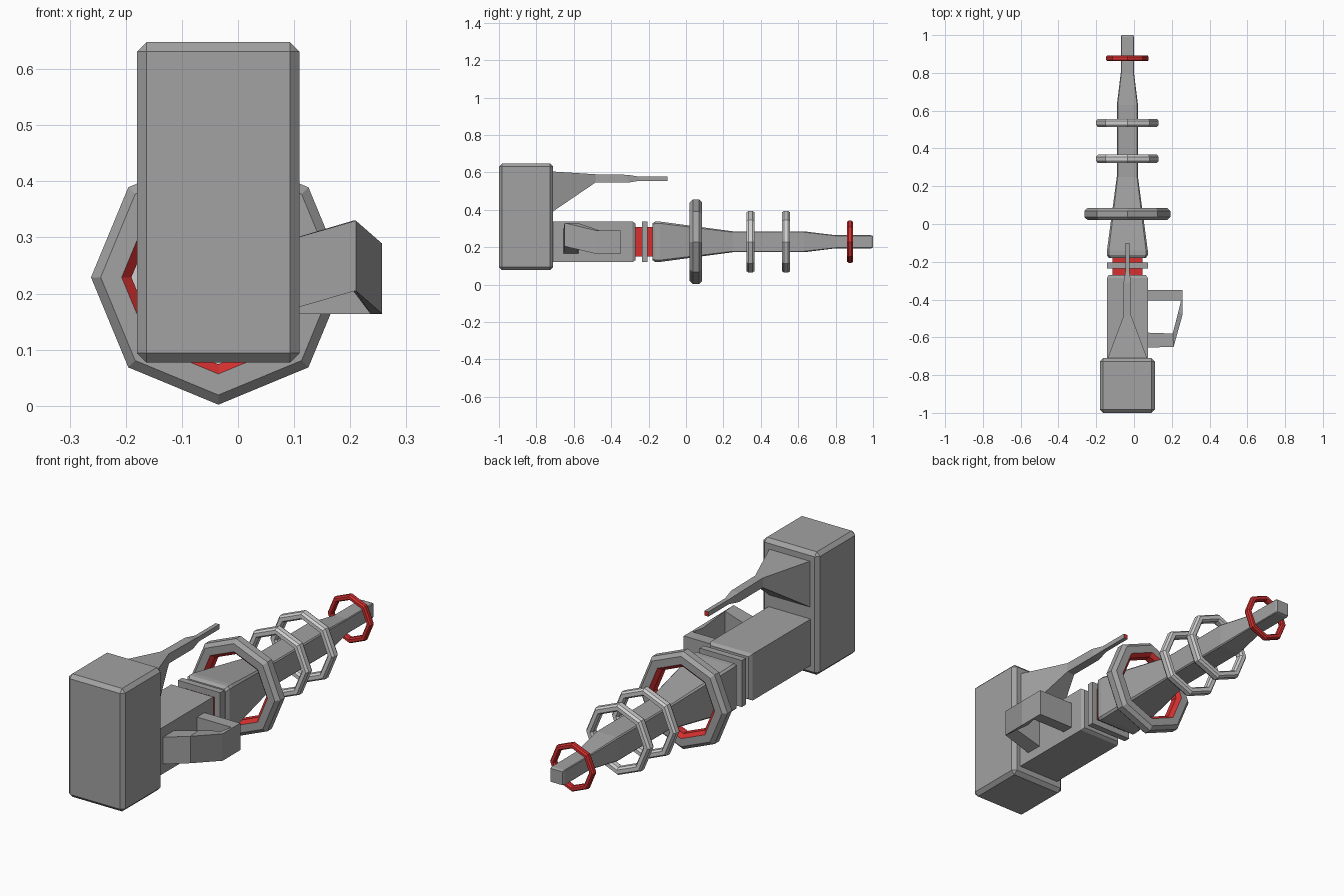
import bpy, bmesh, math
from mathutils import Vector

cube = bpy.data.objects.get("Cube")
if cube:
    bpy.data.objects.remove(cube)

CX, CZ = -0.035, 0.229  # barrel axis


def material(name, rgb):
    m = bpy.data.materials.new(name)
    m.use_nodes = True
    m.diffuse_color = (*rgb, 1)
    m.node_tree.nodes["Principled BSDF"].inputs["Base Color"].default_value = (*rgb, 1)
    return m


GREY = material("grey metal", (0.36, 0.36, 0.36))
LIGHT = material("light grey metal", (0.62, 0.62, 0.62))
RED = material("red glow", (0.68, 0.03, 0.03))


def finish(name, bm, *mats):
    bmesh.ops.recalc_face_normals(bm, faces=bm.faces)
    me = bpy.data.meshes.new(name)
    bm.to_mesh(me)
    bm.free()
    ob = bpy.data.objects.new(name, me)
    bpy.context.collection.objects.link(ob)
    for m in mats:
        me.materials.append(m)
    return ob


def skin(bm, loops, closed):
    """Join equal loops of points with quads; cap the ends or close the circuit."""
    rows = [[bm.verts.new(p) for p in loop] for loop in loops]
    n = len(rows[0])
    pairs = list(zip(rows, rows[1:]))
    if closed:
        pairs.append((rows[-1], rows[0]))
    for a, b in pairs:
        for i in range(n):
            j = (i + 1) % n
            bm.faces.new((a[i], a[j], b[j], b[i]))
    if not closed:
        bm.faces.new(rows[0])
        bm.faces.new(rows[-1])
    bm.faces.ensure_lookup_table()


def section(y, hx, z0, z1, c):
    """Rectangle across the axis, with corners cut by the fraction c."""
    hz, mz = (z1 - z0) / 2, (z0 + z1) / 2
    k = 1 - c
    if c:
        pts = [(1, -k), (1, k), (k, 1), (-k, 1), (-1, k), (-1, -k), (-k, -1), (k, -1)]
    else:
        pts = [(1, -1), (1, 1), (-1, 1), (-1, -1)]
    return [Vector((CX + hx * u, y, mz + hz * v)) for u, v in pts]


def square_loft(name, stations, mat, c=0):
    bm = bmesh.new()
    skin(bm, [section(y, h, CZ - h, CZ + h, c) for y, h in stations], False)
    return finish(name, bm, mat)


def ring(name, y, outer, inner, half, mat, inner_mat=None):
    """Eight-sided ring with a chamfered cross-section."""
    cut = (outer - inner) * 0.24
    prof = [(outer, half * 0.5), (outer - cut, half), (inner + cut, half), (inner, half * 0.5)]
    prof += [(r, -d) for r, d in reversed(prof)]
    bm = bmesh.new()
    loops = []
    for k in range(8):
        a = math.tau * k / 8
        loops.append([(CX + r * math.cos(a), y + d, CZ + r * math.sin(a)) for r, d in prof])
    skin(bm, loops, True)
    if inner_mat:
        for i, f in enumerate(bm.faces):
            f.material_index = int(i % 8 in (2, 3, 4))
    return finish(name, bm, mat, inner_mat or mat)


# Rear block with chamfered edges
bm = bmesh.new()
bmesh.ops.create_cube(bm, size=1)
for v in bm.verts:
    v.co = Vector((CX + v.co.x * 0.29, -0.855 + v.co.y * 0.29, 0.3625 + v.co.z * 0.571))
bmesh.ops.bevel(bm, geom=bm.edges[:], offset=0.017, segments=1, affect='EDGES')
finish("rear_block", bm, GREY)

# Body, red core, collar and tapering barrel
square_loft("body", [(-0.72, 0.108), (-0.285, 0.108), (-0.27, 0.098)], GREY)
square_loft("core", [(-0.28, 0.08), (-0.16, 0.08)], RED)
square_loft("collar", [(-0.235, 0.108), (-0.205, 0.108)], GREY)
square_loft("barrel", [(-0.18, 0.098), (-0.165, 0.108), (-0.14, 0.108), (0.25, 0.056),
                       (0.63, 0.056), (0.8, 0.035), (0.99, 0.035), (1.0, 0.031)], GREY, 0.09)

# Rings around the barrel
ring("large_ring", 0.053, 0.227, 0.155, 0.033, GREY, RED)
ring("front_light_ring", 0.345, 0.165, 0.13, 0.022, LIGHT)
ring("end_light_ring", 0.535, 0.165, 0.13, 0.022, LIGHT)
ring("muzzle_ring", 0.877, 0.113, 0.088, 0.015, RED)

# Upper arm with a red tip
bm = bmesh.new()
arm = [(-0.72, 0.108, 0.385, 0.605), (-0.485, 0.02, 0.545, 0.59), (-0.31, 0.02, 0.545, 0.587),
       (-0.25, 0.01, 0.555, 0.577), (-0.1, 0.01, 0.555, 0.577)]
skin(bm, [section(*s, 0) for s in arm], False)
bm.faces[-1].material_index = 1
finish("upper_arm", bm, GREY, RED)

# Side handle: outer and inner plan points with the bottom height at each corner
bm = bmesh.new()
corners = [((0.06, -0.655), (0.06, -0.575), 0.162), ((0.21, -0.65), (0.205, -0.58), 0.205),
           ((0.257, -0.48), (0.236, -0.46), 0.164), ((0.257, -0.35), (0.249, -0.405), 0.164),
           ((0.06, -0.35), (0.06, -0.405), 0.164)]
skin(bm, [[(*o, z), (*i, z), (*i, z + 0.125), (*o, z + 0.125)] for o, i, z in corners], False)
finish("side_handle", bm, GREY)
